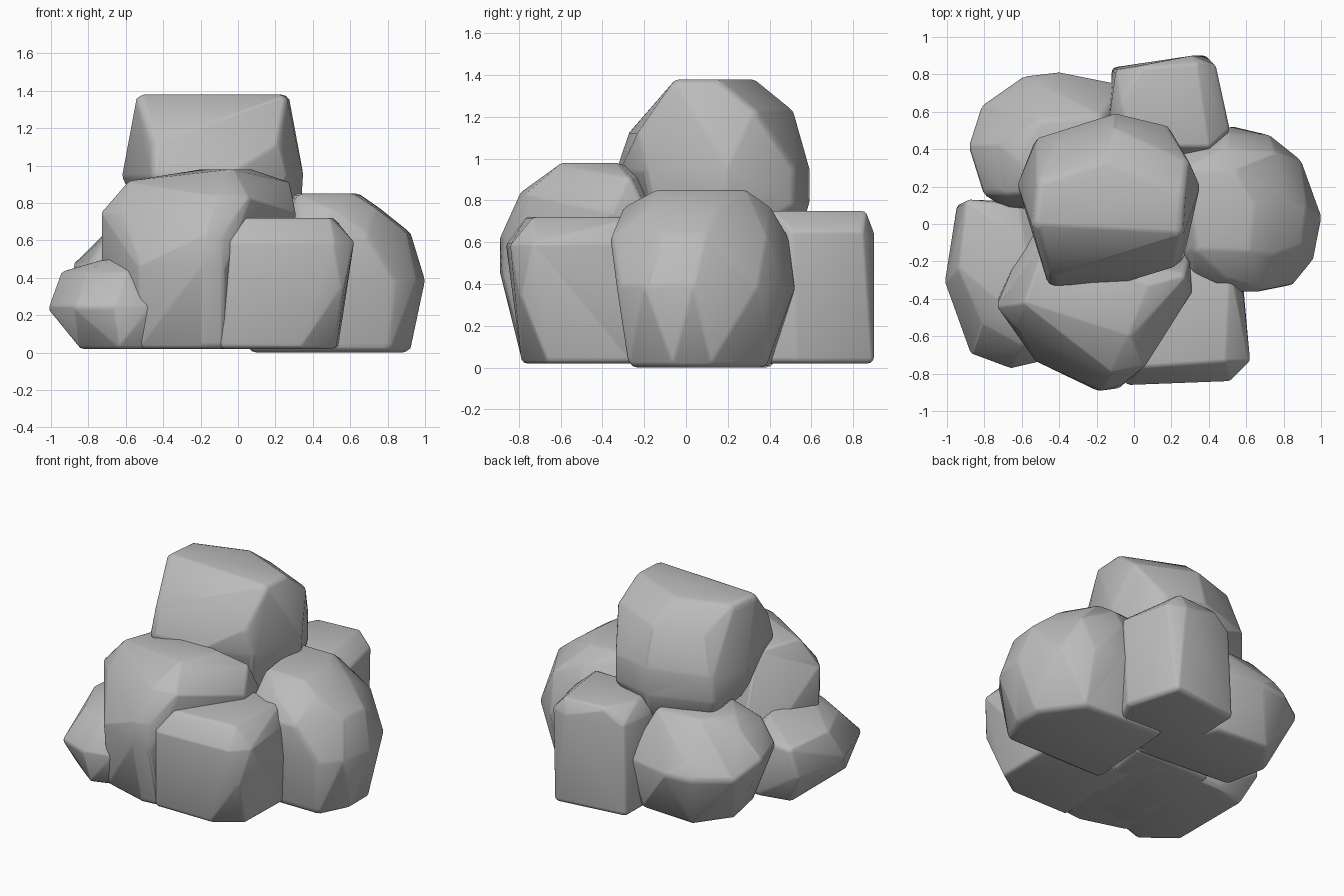
import bpy
import bmesh
from mathutils import Vector

cube = bpy.data.objects.get("Cube")
if cube:
    bpy.data.objects.remove(cube, do_unlink=True)

# One plain grey stone colour
stone = bpy.data.materials.new("grey_stone")
stone.use_nodes = True
stone.diffuse_color = (0.5, 0.5, 0.5, 1)
stone.node_tree.nodes["Principled BSDF"].inputs["Base Color"].default_value = stone.diffuse_color


def corner_ball(radius):
    """Return the points of a small sphere used to round every corner."""
    ball = bmesh.new()
    bmesh.ops.create_icosphere(ball, subdivisions=2, radius=radius)
    points = [vert.co.copy() for vert in ball.verts]
    ball.free()
    return points


def make_rock(name, rings, rounding=0.05):
    """Build a convex boulder from plan outlines at several heights, with worn edges."""
    corners = [Vector((x, y, z)) for z, outline in rings.items() for x, y in outline]
    base = min(rings)
    centre = sum(corners, Vector()) / len(corners)
    ball = corner_ball(rounding)
    bm = bmesh.new()
    for corner in corners:
        # Pull each corner inward so the rounded hull keeps its size
        inner = corner.copy()
        for axis in range(3):
            offset = centre[axis] - corner[axis]
            inner[axis] += max(-rounding, min(rounding, offset * 0.5))
        for point in ball:
            vert = bm.verts.new(inner + point)
            vert.co.z = max(vert.co.z, base)
    hull = bmesh.ops.convex_hull(bm, input=bm.verts)
    unused = {g for g in hull["geom_interior"] + hull["geom_unused"]
              if isinstance(g, bmesh.types.BMVert)}
    bmesh.ops.delete(bm, geom=list(unused), context="VERTS")
    bmesh.ops.remove_doubles(bm, verts=bm.verts, dist=0.004)
    bmesh.ops.recalc_face_normals(bm, faces=bm.faces)
    mesh = bpy.data.meshes.new(name)
    bm.to_mesh(mesh)
    bm.free()
    mesh.materials.append(stone)
    rock = bpy.data.objects.new(name, mesh)
    bpy.context.collection.objects.link(rock)
    bpy.ops.object.select_all(action="DESELECT")
    rock.select_set(True)
    bpy.context.view_layer.objects.active = rock
    bpy.ops.object.shade_smooth_by_angle(angle=0.5)


# Capstone resting on the pile
make_rock("top_rock", {
    0.6: [(-.4, -.2), (.2, -.15), (.28, .3), (-.1, .55), (-.48, .42)],
    0.74: [(.34, .2), (.2, .53), (-.1, .59), (-.54, .46)],
    0.93: [(-.62, .22), (-.47, -.33), (0, -.31), (.27, -.21), (.35, .2), (.2, .53), (-.1, .59), (-.53, .47)],
    1.15: [(-.47, -.28), (.23, -.24)],
    1.25: [(.3, .36), (-.1, .52), (-.46, .42)],
    1.38: [(-.55, -.04), (.27, -.08), (.28, .1), (-.2, .36), (-.53, .22)],
})

# Large leaning boulder at the front
make_rock("front_rock", {
    0.02: [(-.53, -.7), (-.2, -.79), (-.06, -.78), (.1, .15), (-.5, .15)],
    0.42: [(-.73, -.38), (-.54, -.74), (-.2, -.89), (-.06, -.88), (.2, -.3)],
    0.65: [(-.16, -.89), (-.06, -.87)],
    0.77: [(-.73, -.4), (-.64, -.56), (.31, -.32), (.3, -.18)],
    0.85: [(.07, -.77), (-.08, -.8)],
    0.92: [(-.6, -.38), (-.5, -.1), (.28, -.25)],
    0.98: [(0, -.62), (.1, -.3), (-.2, -.3)],
}, rounding=0.035)

# Square block beside the leaning boulder
make_rock("front_right_rock", {
    0.02: [(-.1, -.79), (.36, -.79), (.53, -.68), (.54, -.25), (-.1, -.1)],
    0.32: [(.57, -.8), (.58, -.25)],
    0.61: [(-.05, -.86), (.53, -.84), (.62, -.75), (.58, -.3), (-.05, -.2)],
    0.72: [(0, -.78), (.51, -.75), (.53, -.25), (0, -.2)],
}, rounding=0.03)

# Broad rounded boulder on the right
make_rock("right_rock", {
    0.0: [(.05, -.28), (.84, -.28), (.93, -.1), (.93, .15), (.75, .4), (.1, .43)],
    0.33: [(1, 0), (.96, -.22), (.87, -.33), (.2, -.33), (.9, .36), (.75, .48), (.48, .52), (.1, .45)],
    0.66: [(.91, -.15), (.93, .1), (.72, -.36), (.3, -.36), (.78, .4), (.45, .49)],
    0.78: [(.76, -.2), (.78, .2), (.45, -.31), (.45, .42)],
    0.85: [(.3, -.17), (.6, -.18), (.65, .15), (.48, .32), (.25, .32)],
})

# Upright block at the back
make_rock("back_rock", {
    0.02: [(-.12, .84), (.4, .9), (.5, .5), (.3, .1), (-.13, .2)],
    0.67: [(-.1, .83), (.34, .9), (.44, .86), (.51, .48), (-.13, .55)],
    0.75: [(-.08, .65), (.02, .85), (.36, .87), (.42, .4), (-.05, .4)],
}, rounding=0.03)

# Rounded boulder at the back left
make_rock("back_left_rock", {
    0.02: [(-.66, .15), (-.71, .48), (-.55, .7), (-.1, .68), (.1, .1)],
    0.35: [(-.82, .65), (-.62, .79), (-.35, .81), (-.05, .75), (-.7, .07), (-.1, .1)],
    0.5: [(-.88, .4), (-.81, .14), (-.55, .76)],
    0.64: [(-.72, .14), (-.74, .4)],
    0.7: [(-.66, .3), (-.5, .15), (-.5, .58), (-.15, .6), (-.1, .2)],
})

# Low wedge at the front left
make_rock("left_rock", {
    0.02: [(-.86, -.58), (-.86, .06), (-.6, .1), (-.1, .1), (-.2, -.6), (-.6, -.73)],
    0.22: [(-1.01, -.3), (-.88, -.7), (-.65, -.77), (-.45, -.73), (-.95, .11), (-.62, .11)],
    0.44: [(-.95, -.2), (-.91, .13), (-.6, .11), (-.83, -.55), (-.56, -.66)],
    0.52: [(-.62, -.5), (-.57, -.05), (-.45, -.5)],
}, rounding=0.035)
